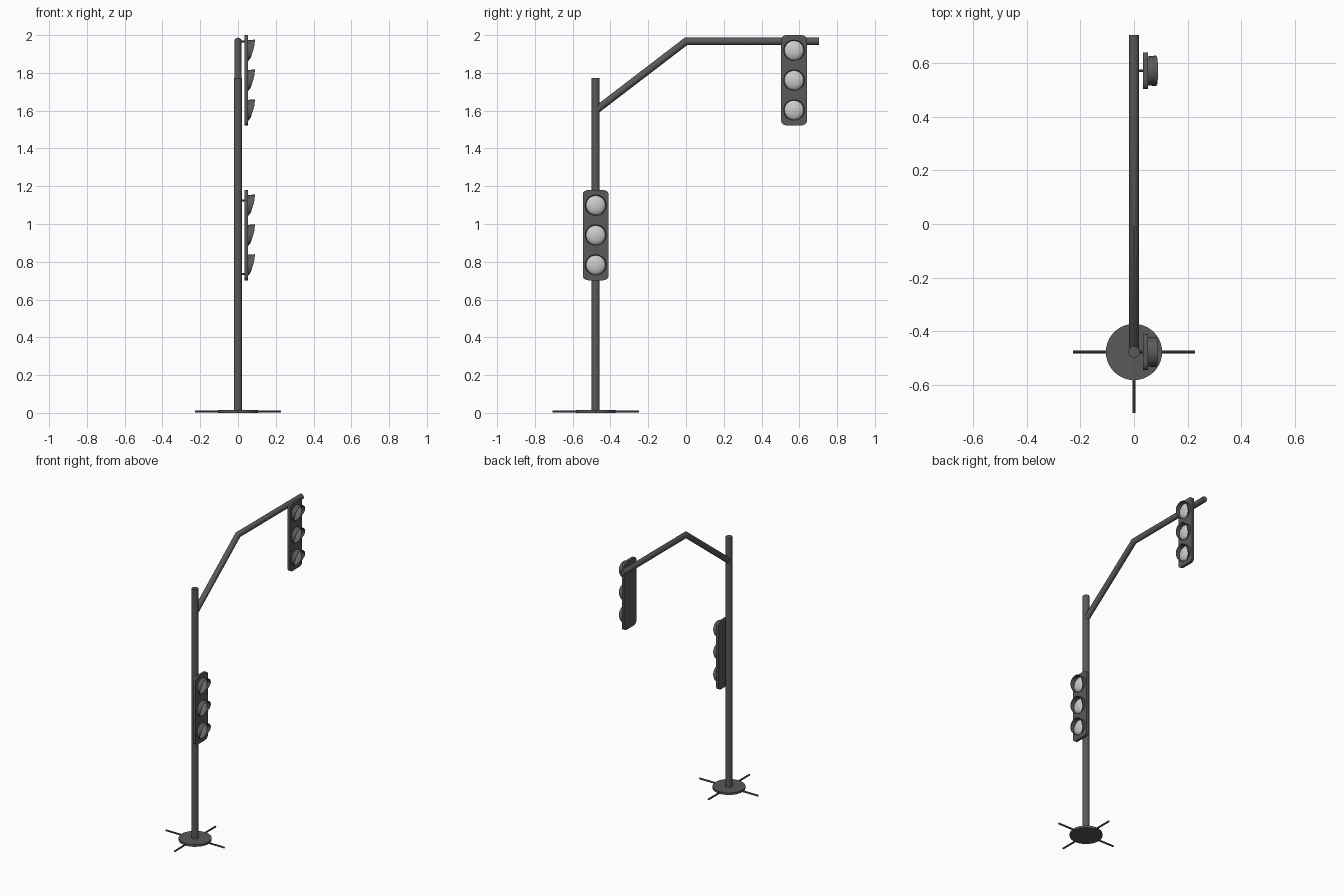
import bpy, bmesh, math
from mathutils import Vector, Matrix

if "Cube" in bpy.data.objects:
    bpy.data.objects.remove(bpy.data.objects["Cube"])

POLE_Y = -0.478
ARM_Z = 1.967

dark = bpy.data.materials.new("dark_metal")
dark.diffuse_color = (0.1, 0.1, 0.1, 1)
dark.use_nodes = True
dark.node_tree.nodes["Principled BSDF"].inputs["Base Color"].default_value = dark.diffuse_color


def finish(name, bm, mat=dark, smooth=True):
    bmesh.ops.recalc_face_normals(bm, faces=bm.faces)
    me = bpy.data.meshes.new(name)
    bm.to_mesh(me)
    bm.free()
    ob = bpy.data.objects.new(name, me)
    bpy.context.collection.objects.link(ob)
    if mat:
        me.materials.append(mat)
    if smooth:
        bpy.ops.object.select_all(action='DESELECT')
        ob.select_set(True)
        bpy.context.view_layer.objects.active = ob
        bpy.ops.object.shade_smooth_by_angle(angle=math.radians(35))
    return ob


def tube(name, points, r, sides=20):
    """Capped round bar along a path, mitred at the bends."""
    pts = [Vector(p) for p in points]
    dirs = [(b - a).normalized() for a, b in zip(pts, pts[1:])]
    # side vector perpendicular to the whole (planar) path
    side = dirs[0].cross(dirs[-1])
    if side.length < 1e-4:
        side = dirs[0].orthogonal()
    side.normalize()
    bm = bmesh.new()
    rings = []
    for i, p in enumerate(pts):
        d0, d1 = dirs[max(i - 1, 0)], dirs[min(i, len(dirs) - 1)]
        t = (d0 + d1).normalized()
        up = t.cross(side) / t.dot(d0)
        angles = [2 * math.pi * k / sides for k in range(sides)]
        rings.append([bm.verts.new(p + r * (side * math.cos(a) + up * math.sin(a))) for a in angles])
    for a, b in zip(rings, rings[1:]):
        for k in range(sides):
            n = (k + 1) % sides
            bm.faces.new((a[k], a[n], b[n], b[k]))
    bm.faces.new(rings[0])
    bm.faces.new(rings[-1])
    return finish(name, bm)


def backplate(name, y, z):
    """Tall plate with softly rounded corners."""
    w, h, rx, rz = 0.068, 0.239, 0.03, 0.022
    bm = bmesh.new()
    loop = []
    for q, (sy, sz) in enumerate([(1, 1), (-1, 1), (-1, -1), (1, -1)]):
        for k in range(7):
            a = math.pi / 2 * (q + k / 6)
            loop.append(bm.verts.new((0.034, y + sy * (w - rx) + rx * math.cos(a),
                                      z + sz * (h - rz) + rz * math.sin(a))))
    f = bm.faces.new(loop)
    ext = bmesh.ops.extrude_face_region(bm, geom=[f], use_keep_orig=True)
    bmesh.ops.translate(bm, vec=(0.018, 0, 0),
                        verts=[v for v in ext['geom'] if isinstance(v, bmesh.types.BMVert)])
    finish(name, bm)


def lens(name, y, z):
    """Shallow dome."""
    bm = bmesh.new()
    bmesh.ops.create_uvsphere(bm, u_segments=24, v_segments=14, radius=1)
    bmesh.ops.bisect_plane(bm, geom=bm.verts[:] + bm.edges[:] + bm.faces[:],
                           plane_co=(0, 0, 0), plane_no=(0, 0, 1), clear_inner=True)
    bm.transform(Matrix.Translation((0.051, y, z)) @ Matrix.Rotation(math.pi / 2, 4, 'Y')
                 @ Matrix.Diagonal((0.053, 0.053, 0.024, 1)))
    finish(name, bm, None)


def visor(name, y, z):
    """Hood that is long at the top and fades out at the bottom."""
    n = 32
    bm = bmesh.new()
    loops = []
    for r, tip in ((0.054, 0), (0.057, 1), (0.054, 1), (0.051, 0)):
        ring = []
        for k in range(n):
            a = 2 * math.pi * k / n
            t = (1 + math.sin(a)) / 2
            x = 0.051 + tip * (0.003 + 0.035 * (1 - (1 - t) ** 2))
            ring.append(bm.verts.new((x, y + r * math.cos(a), z + r * math.sin(a))))
        loops.append(ring)
    for i in range(4):
        a, b = loops[i], loops[(i + 1) % 4]
        for k in range(n):
            m = (k + 1) % n
            bm.faces.new((a[k], a[m], b[m], b[k]))
    finish(name, bm)


def signal(prefix, y, z, bracket_heights):
    backplate(prefix + "_backplate", y, z)
    for label, dz in (("top", 0.158), ("middle", 0), ("bottom", -0.158)):
        lens(f"{prefix}_{label}_lens", y, z + dz)
        visor(f"{prefix}_{label}_visor", y, z + dz)
    for i, h in enumerate(bracket_heights):
        tube(f"{prefix}_bracket_{i + 1}", [(0.01, y, h), (0.04, y, h)], 0.005, 10)


# base disc and feet
tube("base_disc", [(0, POLE_Y, 0), (0, POLE_Y, 0.015)], 0.105, 40)
for i in range(4):
    a = i * math.pi / 2
    tube(f"base_foot_{i + 1}", [(0, POLE_Y, 0.007),
         (0.228 * math.cos(a), POLE_Y + 0.228 * math.sin(a), 0.007)], 0.006, 10)

# pole and bent arm
tube("pole", [(0, POLE_Y, 0), (0, POLE_Y, 1.772)], 0.0215)
tube("arm", [(0, POLE_Y, 1.601), (0, 0, ARM_Z), (0, 0.705, ARM_Z)], 0.0195)

# signal heads
signal("upper_signal", 0.572, 1.761, [ARM_Z])
signal("lower_signal", POLE_Y, 0.941, [1.125, 0.735])
